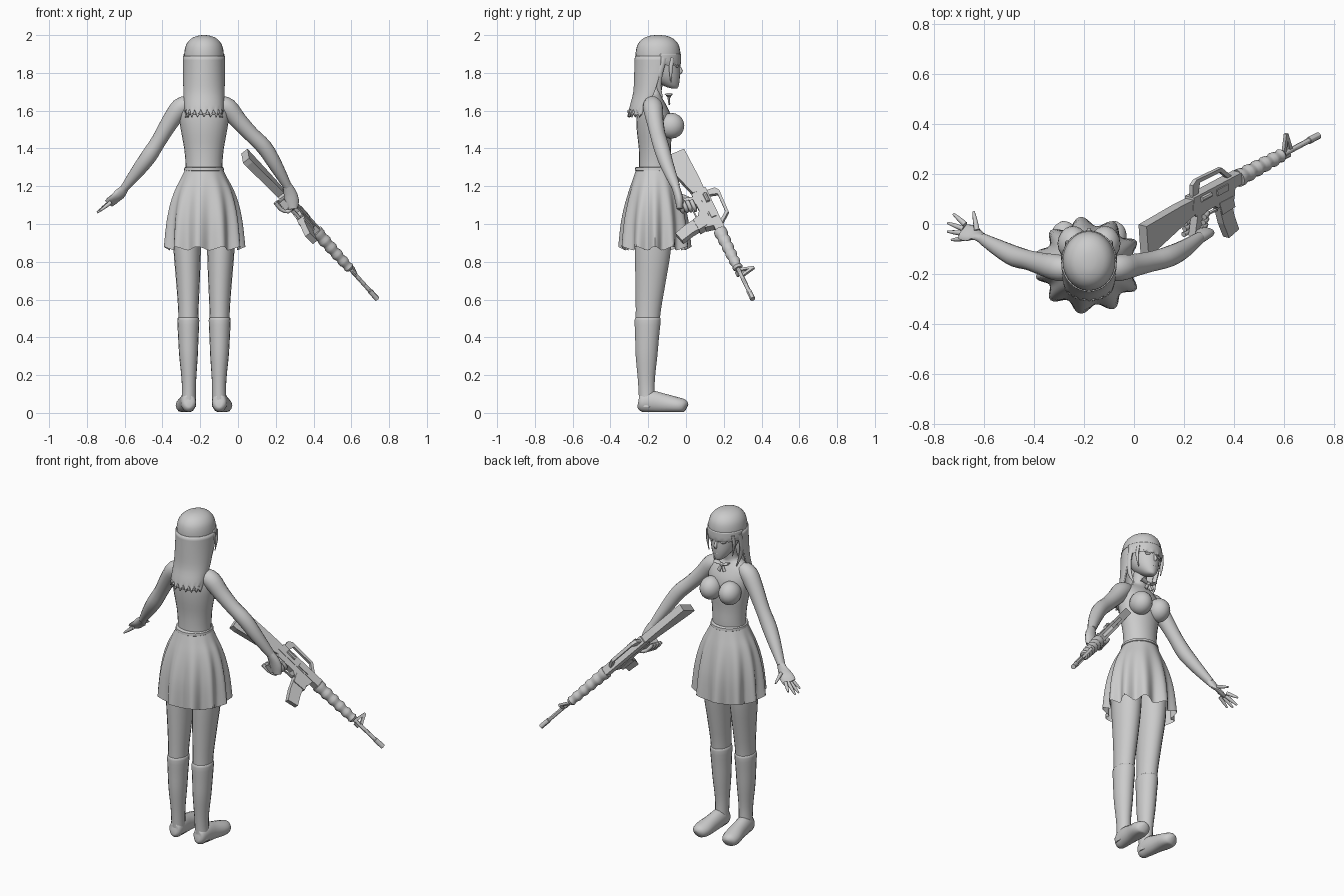
import bpy, bmesh, math
from mathutils import Vector

grey = bpy.data.materials.new("plain grey")
grey.diffuse_color = (0.6, 0.6, 0.6, 1)
CX = -0.18  # body centre line


def finish(name, verts, faces, angle=40):
    me = bpy.data.meshes.new(name)
    me.from_pydata([tuple(v) for v in verts], [], faces)
    bm = bmesh.new()
    bm.from_mesh(me)
    bmesh.ops.recalc_face_normals(bm, faces=bm.faces)
    bm.to_mesh(me)
    bm.free()
    me.materials.append(grey)
    ob = bpy.data.objects.new(name, me)
    bpy.context.collection.objects.link(ob)
    bpy.ops.object.select_all(action='DESELECT')
    ob.select_set(True)
    bpy.context.view_layer.objects.active = ob
    if angle:
        bpy.ops.object.shade_smooth_by_angle(angle=math.radians(angle))
    return ob


def spline(rows, sub):
    out = []
    for i in range(len(rows) - 1):
        a, b = rows[max(i - 1, 0)], rows[i]
        c, d = rows[i + 1], rows[min(i + 2, len(rows) - 1)]
        for k in range(sub):
            t = k / sub
            out.append([0.5 * (2 * q + (r - p) * t + (2 * p - 5 * q + 4 * r - s) * t * t
                               + (3 * q - p - 3 * r + s) * t ** 3)
                        for p, q, r, s in zip(a, b, c, d)])
    return out + [list(rows[-1])]


def tube(name, rows, n=16, up=(0, 1, 0), sub=3, axis=None, floor=None, angle=50):
    """Elliptical sections along a path: x, y, z, half width, half height."""
    rows = spline(rows, sub)
    pts = [Vector(r[:3]) for r in rows]
    verts, faces = [], []
    for i, r in enumerate(rows):
        tan = Vector(axis) if axis else (pts[min(i + 1, len(pts) - 1)] - pts[max(i - 1, 0)]).normalized()
        side = tan.cross(Vector(up)).normalized()
        top = side.cross(tan)
        for k in range(n):
            a = 2 * math.pi * k / n
            v = pts[i] + side * math.cos(a) * r[3] + top * math.sin(a) * r[4]
            if floor is not None:
                v.z = max(v.z, floor)
            verts.append(v)
    for i in range(len(rows) - 1):
        for k in range(n):
            j = (k + 1) % n
            faces.append((i * n + k, i * n + j, i * n + n + j, i * n + n + k))
    faces += [tuple(range(n)), tuple(range(len(verts) - n, len(verts)))]
    return finish(name, verts, faces, angle)


def loft(name, rows, n=24, **kw):
    """Upright form from rows of x, y, z, half width, half depth."""
    return tube(name, rows, n, axis=(0, 0, 1), **kw)


def ball(name, c, r):
    a = [-math.pi / 2 + math.pi * (i + 0.15) / 10.3 for i in range(11)]
    return loft(name, [(c[0], c[1], c[2] + r[2] * math.sin(t), r[0] * math.cos(t), r[1] * math.cos(t))
                       for t in a], 18, sub=1)


def sheet(name, a0, a1, rows, teeth, cut, thick=0.01, n=48):
    """Hair strip around the head (angle 0 faces +y) with a toothed lower edge."""
    rows = spline(rows, 3)
    verts, faces = [], []
    for i, (z, cy, rx, ry) in enumerate(rows):
        for k in range(n + 1):
            a = math.radians(a0 + (a1 - a0) * k / n)
            saw = abs((k * teeth / n) % 1 * 2 - 1) * cut if i == len(rows) - 1 else 0
            verts.append((CX + rx * math.sin(a), cy + ry * math.cos(a), z + saw))
    for i in range(len(rows) - 1):
        for k in range(n):
            p = i * (n + 1) + k
            faces.append((p, p + 1, p + n + 2, p + n + 1))
    ob = finish(name, verts, faces)
    m = ob.modifiers.new("thickness", 'SOLIDIFY')
    m.thickness, m.offset = thick, 0
    return ob


# torso, neck and head
loft("torso", [(CX, cy, z, rx, ry) for z, cy, rx, ry in (
    (1.26, -.165, .1, .085), (1.32, -.163, .098, .085), (1.4, -.165, .105, .085),
    (1.5, -.168, .123, .093), (1.58, -.172, .134, .09), (1.64, -.18, .122, .07),
    (1.675, -.18, .075, .05), (1.7, -.172, .042, .042), (1.78, -.155, .038, .04))])
loft("head", [(CX, cy, z, rx, ry) for z, cy, rx, ry in (
    (1.718, -.062, .012, .015), (1.728, -.075, .03, .035), (1.76, -.1, .055, .066),
    (1.8, -.118, .071, .086), (1.86, -.13, .08, .094), (1.93, -.14, .08, .09), (1.97, -.14, .04, .05))])
tube("nose", [(CX, -.04, 1.84, .004, .004), (CX, -.026, 1.81, .01, .01), (CX, -.035, 1.797, .006, .006)], 8, sub=2)
ball("lips", (CX, -.043, 1.763), (.02, .01, .007))

# hair: crown, long back, fringe
loft("hair_crown", [(CX, -.148, z, rx, ry) for z, rx, ry in (
    (1.87, .106, .118), (1.91, .104, .118), (1.95, .094, .108), (1.98, .07, .082),
    (1.996, .035, .045), (2.0, .008, .01))], 28)
sheet("hair_back", 82, 278, [(1.89, -.148, .106, .118), (1.8, -.155, .106, .114),
                             (1.7, -.18, .104, .094), (1.63, -.215, .1, .076),
                             (1.565, -.245, .095, .06)], 9, .04, n=72)
sheet("hair_fringe", -85, 85, [(1.9, -.148, .104, .116), (1.87, -.148, .105, .117),
                               (1.835, -.15, .104, .117)], 8, .035)

# parts that come in pairs
for s, side in ((-1, "left"), (1, "right")):
    def X(o):
        return CX + s * o
    ball(side + "_eye", (X(.035), -.05, 1.835), (.018, .012, .008))
    tube(side + "_hair_lock", [(X(.098), -.12, 1.88, .012, .02), (X(.1), -.14, 1.8, .012, .018),
                               (X(.088), -.145, 1.73, .01, .014), (X(.075), -.125, 1.67, .002, .003)], 8)
    tube(side + "_hair_strand", [(X(.085), -.075, 1.88, .008, .012), (X(.09), -.08, 1.82, .007, .01),
                                 (X(.08), -.08, 1.75, .002, .002)], 8)
    ball(side + "_breast", (X(.064), -.078, 1.52), (.062, .07, .068))
    tube(side + "_bow_wing", [(X(0), -.093, 1.675, .006, .008), (X(.035), -.09, 1.685, .008, .02),
                              (X(.045), -.092, 1.688, .006, .022)], 8, sub=1)
    tube(side + "_bow_tail", [(X(0), -.093, 1.675, .006, .006), (X(.02), -.088, 1.635, .012, .005)], 8, sub=1)
    loft(side + "_thigh", [(X(ox), cy, z, rx, ry) for z, ox, cy, rx, ry in (
        (1.08, .09, -.17, .08, .1), (.87, .089, -.175, .073, .097), (.7, .085, -.187, .063, .082),
        (.55, .083, -.199, .054, .068), (.46, .083, -.204, .052, .064))], 18)
    loft(side + "_sock", [(X(ox), cy, z, rx, ry) for z, ox, cy, rx, ry in (
        (.505, .083, -.203, .052, .064), (.49, .083, -.203, .058, .07), (.4, .083, -.206, .054, .064),
        (.3, .082, -.209, .049, .058), (.18, .08, -.21, .039, .046), (.1, .08, -.208, .037, .043),
        (.03, .083, -.205, .04, .044))], 18)
    tube(side + "_shoe", [(X(.08), -.253, .05, .015, .02), (X(.081), -.24, .05, .036, .045),
                          (X(.084), -.19, .06, .042, .058), (X(.09), -.12, .05, .045, .052),
                          (X(.098), -.05, .04, .052, .044), (X(.102), -.01, .035, .04, .036),
                          (X(.104), .004, .03, .015, .018)], 16, up=(0, 0, 1), floor=.004)
ball("bow_knot", (CX, -.09, 1.675), (.012, .01, .012))

# pleated skirt and waistband
N, FOLDS, verts, faces = 110, 11, [], []
skirt = spline([(1.29, .099, .099, 0), (1.24, .124, .115, .001), (1.18, .154, .134, .003),
                (1.1, .178, .154, .007), (1.0, .193, .17, .012), (.87, .2, .177, .019)], 3)
for i, (z, rx, ry, amp) in enumerate(skirt):
    for k in range(N):
        a = 2 * math.pi * k / N
        w = math.cos(FOLDS * a + 0.7 * math.sin(2 * a)) * amp
        verts.append((CX + (rx + w) * math.cos(a), -.165 + (ry + w) * math.sin(a), z + w * .5))
for i in range(len(skirt) - 1):
    for k in range(N):
        j = (k + 1) % N
        faces.append((i * N + k, i * N + j, i * N + N + j, i * N + N + k))
finish("skirt", verts, faces)
loft("waistband", [(CX, -.165, z, r, r) for z, r in ((1.28, .1), (1.284, .106), (1.298, .104), (1.302, .097))], 28, sub=1)

# open arm and hand
tube("left_arm", [(-.26, -.18, 1.635, .045, .045), (-.305, -.175, 1.615, .052, .053),
                  (-.36, -.162, 1.54, .046, .046), (-.42, -.145, 1.44, .04, .04),
                  (-.475, -.13, 1.355, .042, .042), (-.535, -.1, 1.275, .035, .035),
                  (-.605, -.06, 1.185, .021, .023)])
tube("left_palm", [(-.595, -.065, 1.195, .02, .022), (-.63, -.045, 1.155, .033, .015),
                   (-.665, -.035, 1.125, .04, .013), (-.685, -.03, 1.108, .036, .01)], 12, up=(.6, 0, .8))
for nm, a, b in (("index", (-.675, -.002, 1.115), (-.722, .04, 1.085)),
                 ("middle", (-.68, -.02, 1.11), (-.745, .004, 1.062)),
                 ("ring", (-.68, -.038, 1.11), (-.745, -.03, 1.06)),
                 ("little", (-.672, -.057, 1.115), (-.73, -.064, 1.07)),
                 ("thumb", (-.628, -.025, 1.15), (-.642, .05, 1.12))):
    mid = [(p + q) / 2 for p, q in zip(a, b)]
    tube("left_" + nm, [(*a, .011, .011), (*mid, .0095, .0095), (*b, .005, .005)], 8, up=(.6, 0, .8))

# arm that holds the rifle
tube("right_arm", [(-.1, -.18, 1.635, .045, .045), (-.055, -.175, 1.615, .052, .053),
                   (0, -.165, 1.55, .046, .046), (.07, -.15, 1.475, .041, .041),
                   (.14, -.13, 1.405, .042, .042), (.2, -.1, 1.31, .036, .036),
                   (.262, -.055, 1.2, .023, .024)])
tube("right_palm", [(.258, -.06, 1.21, .022, .022), (.275, -.045, 1.165, .034, .022),
                    (.285, -.035, 1.12, .038, .022), (.292, -.035, 1.08, .025, .015)], 12)

# rifle frame: t runs to the muzzle, d points down, s across
O = Vector((.035, -.02, 1.38))
D = Vector((.705, .375, -.78)).normalized()
U = Vector((.1, -.9, -.42))
U = (U - D * U.dot(D)).normalized()
S = D.cross(U)


def gun(t, d, s=0):
    return O + D * t + U * d + S * s


def plate(name, prof, w, off=0):
    n = len(prof)
    v = [gun(t, d, off + q * w / 2) for q in (-1, 1) for t, d in prof]
    f = [tuple(range(n)), tuple(range(n, 2 * n))]
    f += [(i, (i + 1) % n, n + (i + 1) % n, n + i) for i in range(n)]
    return finish(name, v, f, 0)


def rod(name, rows, n=12, d=0, s=0):
    return tube(name, [(*gun(t, d, s), r, r) for t, r in rows], n, up=U, sub=1, axis=D, angle=30)


plate("stock", [(0, -.015), (0, .115), (.03, .113), (.3, .045), (.31, -.02), (.22, -.022)], .042)
plate("upper_receiver", [(.3, -.03), (.6, -.03), (.61, .02), (.29, .02)], .046)
plate("lower_receiver", [(.29, .02), (.56, .02), (.55, .065), (.45, .07), (.43, .055), (.31, .055)], .04)
plate("magazine_well", [(.455, .05), (.54, .05), (.55, .1), (.47, .105)], .044)
plate("magazine", [(.46, .07), (.535, .07), (.548, .14), (.57, .205), (.505, .22), (.478, .15)], .032)
plate("pistol_grip", [(.325, .045), (.38, .045), (.345, .15), (.295, .14)], .034)
plate("trigger_guard", [(.375, .05), (.38, .085), (.455, .085), (.455, .078), (.388, .078), (.384, .05)], .014)
plate("ejection_port", [(.44, -.015), (.51, -.015), (.51, .012), (.44, .012)], .008, -.025)
plate("carry_handle", [(.31, -.03), (.315, -.075), (.34, -.09), (.5, -.085), (.555, -.03),
                       (.53, -.03), (.49, -.07), (.36, -.073), (.345, -.03)], .018)
plate("front_sight", [(.885, 0), (.91, -.08), (.922, -.08), (.945, 0), (.925, -.01), (.915, -.05), (.905, -.01)], .014)
rod("handguard", [(.6, .036)] + [(.612 + i * .013, (.036 if i % 4 < 2 else .031) - i * .0004)
                                 for i in range(21)] + [(.885, .02)], 14)
rod("barrel", [(.6, .011), (1.05, .011), (1.052, .014), (1.112, .014)])
rod("sling_mount", [(.9, .007), (.93, .007)], 8, .018)
rod("forward_assist", [(.34, .011), (.4, .011)], 8, -.01, -.026)

# fingers curled around the grip
for i in range(4):
    d = .07 + .021 * i
    t0 = .005 - .008 * i
    tube("right_finger_%d" % (i + 1), [(*gun(t0 + t, d, s), .011, .011) for t, s in (
        (.3, .03), (.35, .033), (.385, .012), (.38, -.015), (.345, -.026))], 8, up=U, sub=2)
